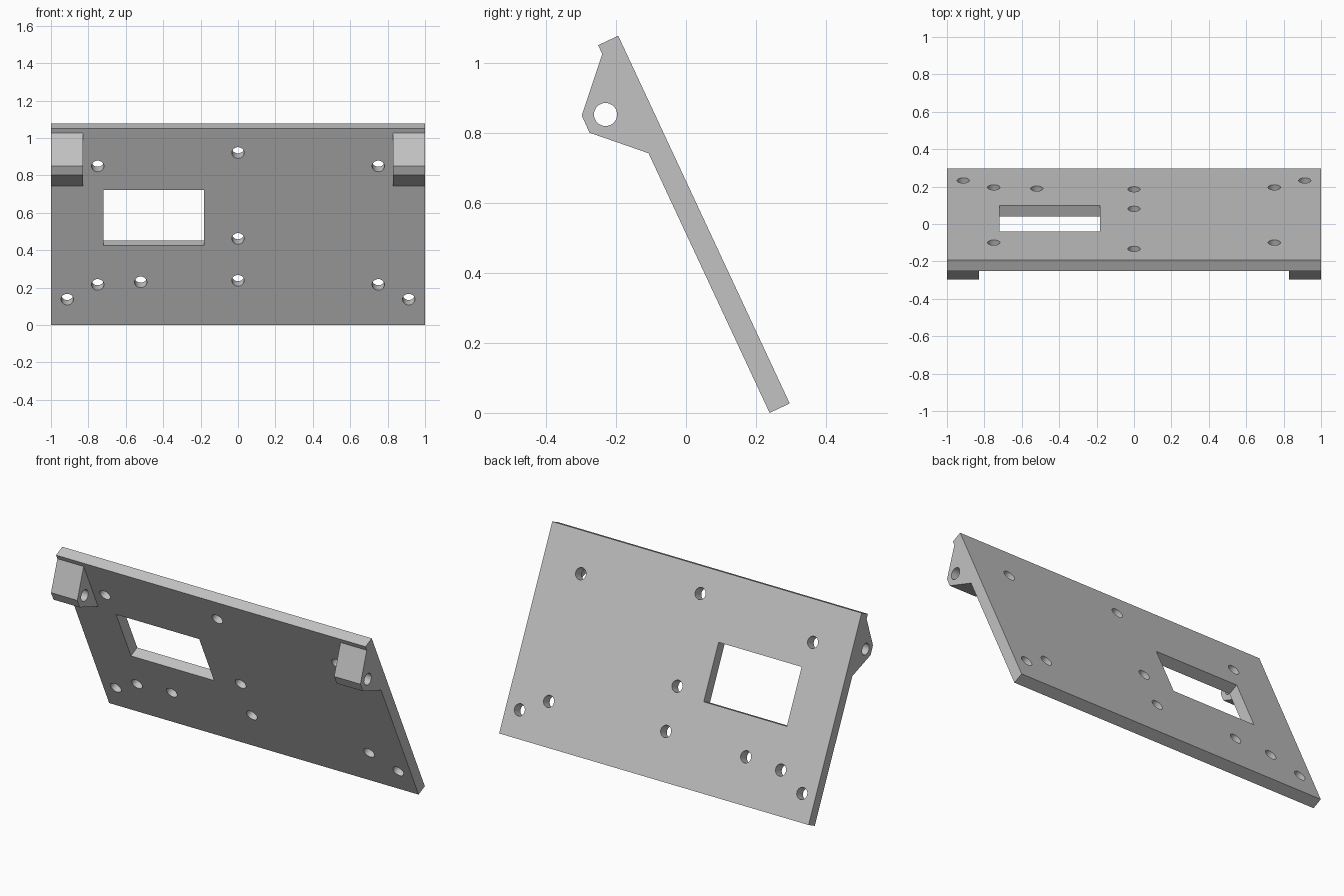
import bpy, bmesh, math
from mathutils import Matrix, Vector

cube = bpy.data.objects.get("Cube")
if cube:
    bpy.data.objects.remove(cube, do_unlink=True)

# Plate frame: x across, "up" along the slope, "out" towards the front
TILT = math.radians(25)
THICK, LENGTH = 0.0635, 1.16
UP = Vector((0, -math.sin(TILT), math.cos(TILT)))
OUT = Vector((0, -math.cos(TILT), -math.sin(TILT)))
FOOT = Vector((0, 0.239, 0))

grey = bpy.data.materials.new("light grey")
grey.use_nodes = True
grey.diffuse_color = (0.54, 0.54, 0.54, 1)
grey.node_tree.nodes["Principled BSDF"].inputs["Base Color"].default_value = grey.diffuse_color


def on_plate(x, s, depth=0.0):
    return FOOT + Vector((x, 0, 0)) + UP * s + OUT * depth


def make_object(name, bm):
    bmesh.ops.recalc_face_normals(bm, faces=bm.faces)
    mesh = bpy.data.meshes.new(name)
    bm.to_mesh(mesh)
    bm.free()
    mesh.materials.append(grey)
    obj = bpy.data.objects.new(name, mesh)
    bpy.context.collection.objects.link(obj)
    return obj


def add_prism(bm, points, offset):
    """Extrude a closed outline along an offset."""
    face = bm.faces.new([bm.verts.new(p) for p in points])
    new = bmesh.ops.extrude_face_region(bm, geom=[face])["geom"]
    verts = [v for v in new if isinstance(v, bmesh.types.BMVert)]
    bmesh.ops.translate(bm, verts=verts, vec=offset)
    if face.is_valid and len(face.edges[0].link_faces) < 2:
        bm.faces.new([v for v in face.verts])


def add_box(bm, x0, x1, s0, s1, d0, d1):
    ring = [on_plate(x, s, d0) for x, s in ((x0, s0), (x1, s0), (x1, s1), (x0, s1))]
    add_prism(bm, ring, OUT * (d1 - d0))


def add_cylinder(bm, centre, axis, radius, depth):
    turn = axis.to_track_quat("Z", "Y").to_matrix().to_4x4()
    bmesh.ops.create_cone(bm, cap_ends=True, segments=32, radius1=radius, radius2=radius,
                          depth=depth, matrix=Matrix.Translation(centre) @ turn)


def combine(target, tool, operation):
    mod = target.modifiers.new(operation.lower(), "BOOLEAN")
    mod.operation, mod.solver, mod.object = operation, "EXACT", tool
    bpy.context.view_layer.objects.active = target
    bpy.ops.object.modifier_apply(modifier=mod.name)
    bpy.data.objects.remove(tool, do_unlink=True)


# Sloping plate
bm = bmesh.new()
add_box(bm, -1, 1, 0, LENGTH, -THICK, 0)
plate = make_object("sloping_plate", bm)

# Pivot lugs at both upper ends, rooted inside the plate
nose = [(-0.298, 0.85), (-0.276, 0.801)]
for x in (-1, 0.83):
    root = [on_plate(x, s, d) for s, d in ((0.819, 0), (0.819, -0.03), (1.132, -0.03), (1.132, 0))]
    bm = bmesh.new()
    add_prism(bm, [Vector((x, y, z)) for y, z in nose] + root, Vector((0.17, 0, 0)))
    combine(plate, make_object("pivot_lug", bm), "UNION")

# Window, screw holes and pivot holes
bm = bmesh.new()
add_box(bm, -0.72, -0.183, 0.47, 0.795, -0.2, 0.1)
holes = [(0, 1.016), (0, 0.509), (0, 0.262), (-0.52, 0.253)]
for side in (-1, 1):
    holes += [(side * 0.75, 0.937), (side * 0.75, 0.238), (side * 0.913, 0.151)]
    add_cylinder(bm, Vector((side * 0.915, -0.23, 0.853)), Vector((1, 0, 0)), 0.033, 0.3)
for x, s in holes:
    add_cylinder(bm, on_plate(x, s, -THICK / 2), OUT, 0.033, 0.2)
combine(plate, make_object("hole_cutter", bm), "DIFFERENCE")

# Smooth hole walls, sharp edges elsewhere
bpy.ops.object.select_all(action="DESELECT")
plate.select_set(True)
bpy.context.view_layer.objects.active = plate
bpy.ops.object.shade_smooth_by_angle(angle=math.radians(20))
